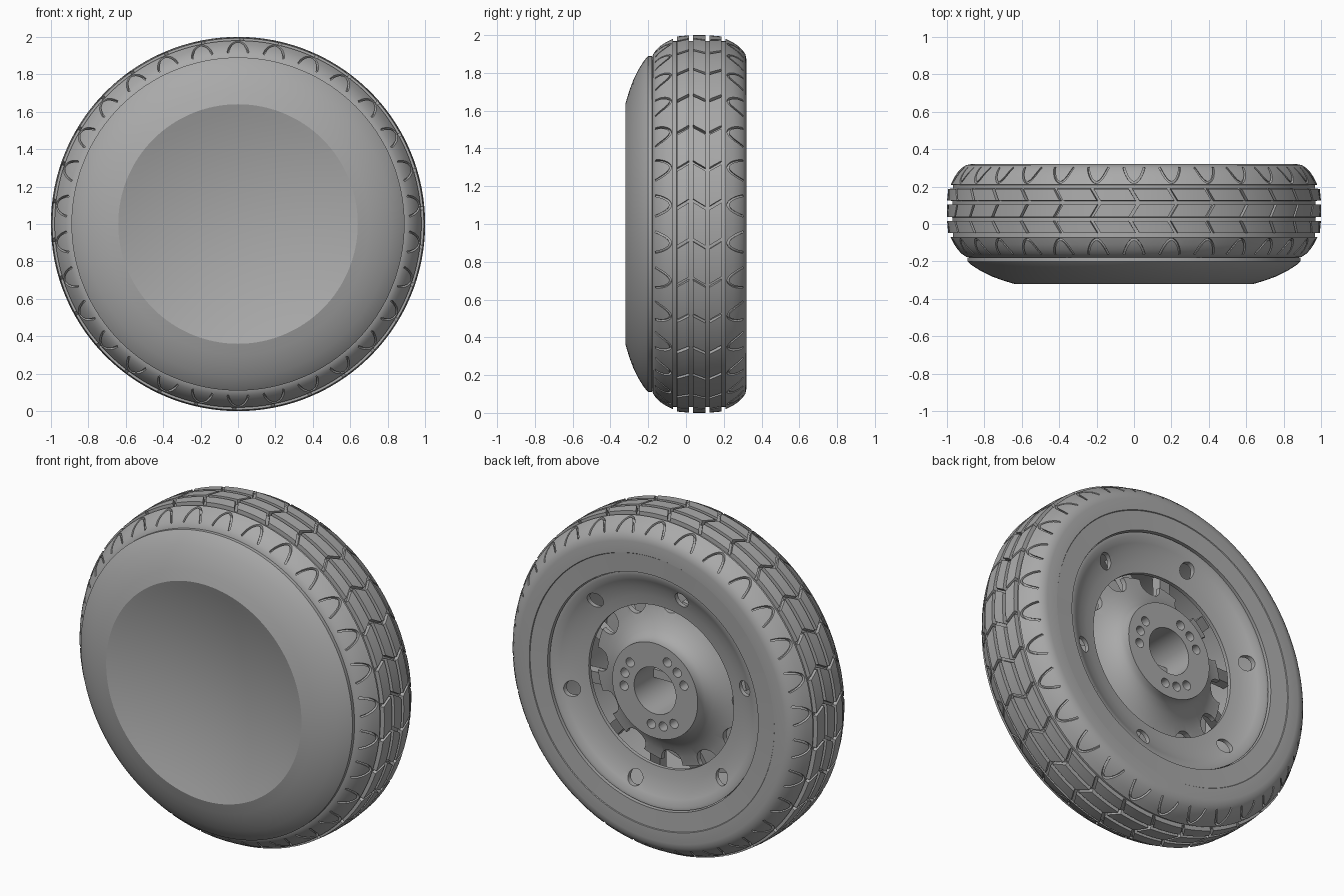
import bpy, bmesh
from math import sin, cos, pi, radians, hypot
from mathutils import Matrix, Vector

cube = bpy.data.objects.get("Cube")
if cube:
    bpy.data.objects.remove(cube)

grey = bpy.data.materials.new("mid grey")
grey.use_nodes = True
colour = (0.4, 0.4, 0.4, 1)
grey.diffuse_color = colour
for node in grey.node_tree.nodes:
    if node.type == 'BSDF_PRINCIPLED':
        node.inputs["Base Color"].default_value = colour

MID = 0.07      # middle of the tyre along the axle
PITCH = 30      # tread repeats around the tyre


def polar(r, a, y):
    return Vector((r * sin(a), y, 1 + r * cos(a)))


def make_object(name, bm):
    bmesh.ops.recalc_face_normals(bm, faces=bm.faces)
    mesh = bpy.data.meshes.new(name)
    bm.to_mesh(mesh)
    bm.free()
    mesh.materials.append(grey)
    ob = bpy.data.objects.new(name, mesh)
    bpy.context.scene.collection.objects.link(ob)
    return ob


def revolve(name, profile, n=96):
    """Turn a closed (radius, y) outline around the axle."""
    bm = bmesh.new()
    rings = [[bm.verts.new(polar(r, 2 * pi * i / n, y)) for r, y in profile]
             for i in range(n)]
    m = len(profile)
    for i in range(n):
        a, b = rings[i], rings[(i + 1) % n]
        for j in range(m):
            k = (j + 1) % m
            if profile[j][0] or profile[k][0]:
                bm.faces.new((a[j], a[k], b[k], b[j]))
    bmesh.ops.remove_doubles(bm, verts=bm.verts, dist=1e-6)
    return make_object(name, bm)


def add_strip(bm, path, width):
    """Box-section groove cutter along (angle, y, low radius, high radius)."""
    rows = []
    for i, (a, y, low, high) in enumerate(path):
        p, q = path[max(i - 1, 0)], path[min(i + 1, len(path) - 1)]
        da, dy = q[0] - p[0], q[1] - p[1]
        s = width / 2 / hypot(da, dy)
        na, ny = -dy * s, da * s
        rows.append([bm.verts.new(polar(r, a + k * na, y + k * ny))
                     for r, k in ((low, -1), (low, 1), (high, 1), (high, -1))])
    for a, b in zip(rows, rows[1:]):
        for j in range(4):
            k = (j + 1) % 4
            bm.faces.new((a[j], a[k], b[k], b[j]))
    bm.faces.new(rows[0])
    bm.faces.new(rows[-1])


def add_rod(bm, ring, angle, radius, y0, y1):
    """Cylinder parallel to the axle."""
    spot = Matrix.Translation(polar(ring, angle, (y0 + y1) / 2))
    bmesh.ops.create_cone(bm, cap_ends=True, segments=24, radius1=radius,
                          radius2=radius, depth=y1 - y0,
                          matrix=spot @ Matrix.Rotation(pi / 2, 4, 'X'))


def carve(ob, bm):
    """Subtract the cutter mesh and bake the result."""
    cutter = make_object("cutter", bm)
    cutter.hide_render = True
    before = len(ob.data.polygons)
    for solver in ('MANIFOLD', 'EXACT'):
        mod = ob.modifiers.new("carve", 'BOOLEAN')
        mod.operation = 'DIFFERENCE'
        mod.object = cutter
        mod.solver = solver
        dg = bpy.context.evaluated_depsgraph_get()
        dg.update()
        mesh = bpy.data.meshes.new_from_object(ob.evaluated_get(dg))
        ob.modifiers.clear()
        if len(mesh.polygons) > before:
            ob.data = mesh
            break
    bpy.data.objects.remove(cutter)


def smooth(ob, angle=30):
    bpy.ops.object.select_all(action='DESELECT')
    ob.select_set(True)
    bpy.context.view_layer.objects.active = ob
    bpy.ops.object.shade_smooth_by_angle(angle=radians(angle))


# Tyre: half outline as (radius, distance from the middle), then mirrored
shoulder = [(0.87, 0.25), (0.897, 0.245), (0.92, 0.23), (0.942, 0.207),
            (0.96, 0.18), (0.974, 0.152), (0.98, 0.14)]
half = [(0.69, 0.24), (0.8, 0.246), (0.803, 0.25)] + shoulder + [
    (0.968, 0.139), (0.968, 0.119), (0.993, 0.118), (0.999, 0.055),
    (0.97, 0.054), (0.97, 0.034), (1.0, 0.033)]
tyre = revolve("tyre", [(r, MID + d) for r, d in half] +
               [(r, MID - d) for r, d in reversed(half)], 180)


def shoulder_radius(d):
    for (r0, d0), (r1, d1) in zip(shoulder, shoulder[1:]):
        if d1 <= d <= d0:
            return r0 + (r1 - r0) * (d0 - d) / (d0 - d1)
    return shoulder[-1][0]


# Zigzag cross grooves and arched shoulder grooves
cuts = bmesh.new()
for i in range(PITCH):
    a = 2 * pi * i / PITCH
    for y0, y1, slant in ((-0.057, 0.026, -1), (0.028, 0.112, 1), (0.114, 0.197, -1)):
        add_strip(cuts, [(a - slant * 0.026, y0, 0.973, 1.05),
                         (a + slant * 0.026, y1, 0.973, 1.05)], 0.016)
    for side in (-1, 1):
        path = []
        for k in range(-6, 7):
            d = 0.152 + 0.08 * (k / 6) ** 2
            r = shoulder_radius(d)
            path.append((a + 0.06 * k / 6, MID + side * d, r - 0.014, r + 0.04))
        add_strip(cuts, path, 0.011)
carve(tyre, cuts)
smooth(tyre)

# Domed wheel cover with a dished centre
dish = [(0.64 * i / 12, -0.22 - 0.1 * (i / 12) ** 2) for i in range(13)]
cover = revolve("wheel_cover", dish + [
    (0.70, -0.302), (0.76, -0.28), (0.82, -0.25), (0.865, -0.222), (0.89, -0.2),
    (0.89, -0.18), (0.87, -0.175), (0, -0.175)], 128)
smooth(cover, 20)

# Rim: barrel with a bowl-shaped inner flange and six round holes
rim = revolve("rim", [
    (0.685, 0.295), (0.665, 0.295), (0.63, 0.275), (0.59, 0.257), (0.53, 0.24),
    (0.475, 0.232), (0.475, 0.21), (0.53, 0.215), (0.59, 0.23), (0.64, 0.25),
    (0.64, -0.17), (0.685, -0.17)])
holes = bmesh.new()
for i in range(6):
    add_rod(holes, 0.585, radians(-75 + 60 * i), 0.045, 0.18, 0.33)
carve(rim, holes)
smooth(rim)

# Hub: flange flaring to a scalloped bell, with three groups of bolt holes
hub = revolve("hub", [
    (0.137, 0.29), (0.28, 0.29), (0.28, 0.265), (0.29, 0.235), (0.32, 0.2),
    (0.37, 0.165), (0.43, 0.14), (0.49, 0.13), (0.49, 0.1), (0.42, 0.11),
    (0.34, 0.14), (0.26, 0.2), (0.17, 0.22), (0.17, -0.1), (0.137, -0.1)])
holes = bmesh.new()
for i in range(12):
    add_rod(holes, 0.475, 2 * pi * i / 12, 0.068, 0, 0.3)
for group in range(3):
    for k in (-1, 0, 1):
        add_rod(holes, 0.205, radians(-45 + 120 * group + 22 * k), 0.027, 0.15, 0.35)
carve(hub, holes)
smooth(hub)

# Spokes from the bell to the barrel
bm = bmesh.new()
for i in range(12):
    a = 2 * pi * (i + 0.5) / 12
    out, side = polar(1, a, 0) - Vector((0, 0, 1)), polar(1, a + pi / 2, 0) - Vector((0, 0, 1))
    ends = []
    for r, y in ((0.43, 0.1), (0.65, 0.02)):
        c = Vector((0, y, 1)) + out * r
        ends.append([bm.verts.new(c + side * 0.035 * s + Vector((0, 0.03 * t, 0)))
                     for s, t in ((-1, -1), (1, -1), (1, 1), (-1, 1))])
    for j in range(4):
        k = (j + 1) % 4
        bm.faces.new((ends[0][j], ends[0][k], ends[1][k], ends[1][j]))
    bm.faces.new(ends[0])
    bm.faces.new(ends[1])
make_object("spokes", bm)

# Cross bar inside the hub bore
bm = bmesh.new()
bmesh.ops.create_cube(bm, size=1, matrix=Matrix.Translation((0, 0.08, 1)) @
                      Matrix.Diagonal((0.28, 0.06, 0.05, 1)))
make_object("bore_bar", bm)
